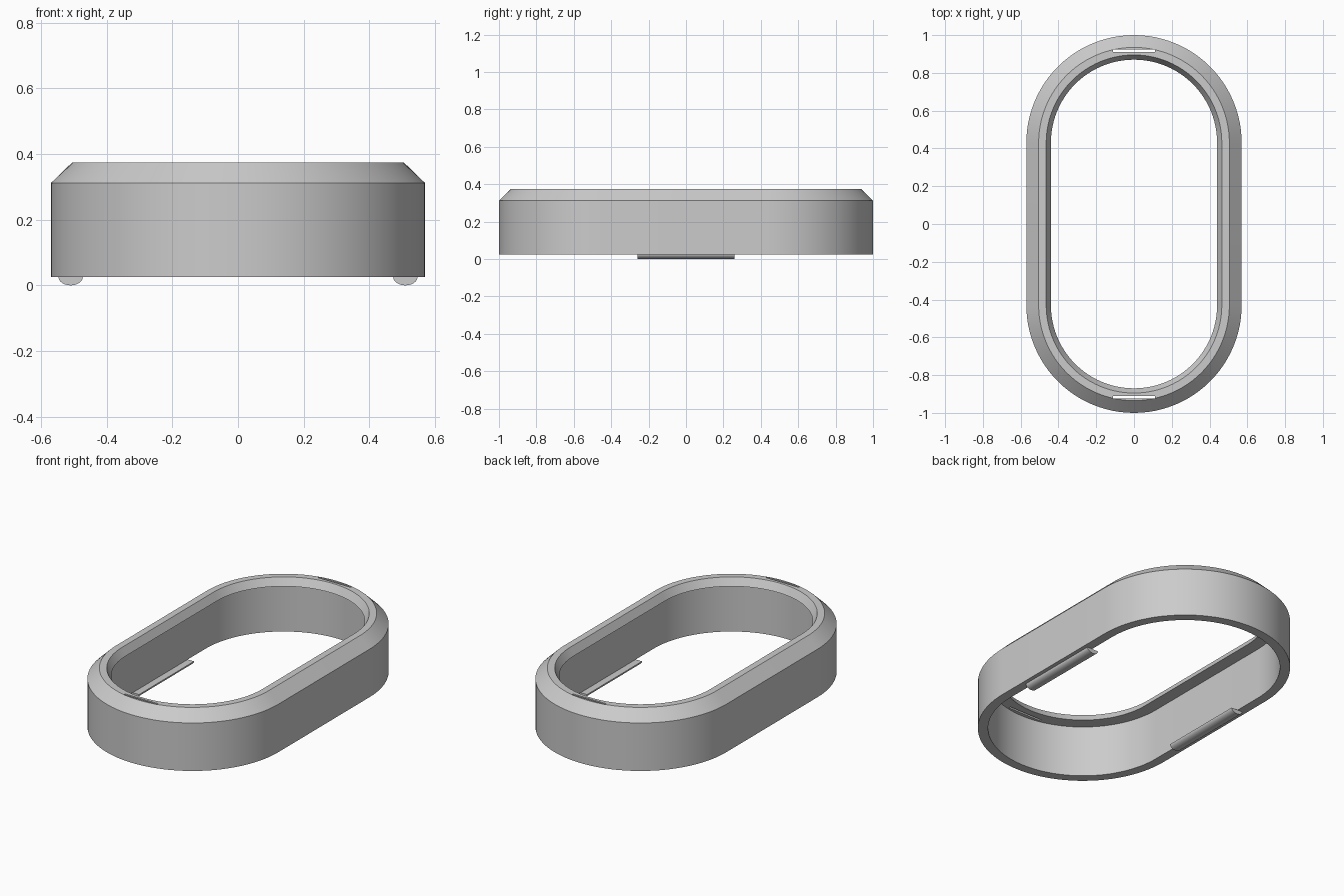
import bpy
import bmesh
from math import sin, cos, pi, radians

cube = bpy.data.objects.get("Cube")
if cube:
    bpy.data.objects.remove(cube, do_unlink=True)

STRAIGHT = 0.43   # half length of the straight sides
BASE = 0.025      # underside of the ring
ARC = 48          # segments in each rounded end

grey = bpy.data.materials.new("light grey")
grey.use_nodes = True
grey.diffuse_color = (0.6, 0.6, 0.6, 1)
grey.node_tree.nodes["Principled BSDF"].inputs["Base Color"].default_value = (0.6, 0.6, 0.6, 1)


def finish(name, bm):
    bmesh.ops.recalc_face_normals(bm, faces=bm.faces)
    mesh = bpy.data.meshes.new(name)
    bm.to_mesh(mesh)
    bm.free()
    mesh.materials.append(grey)
    obj = bpy.data.objects.new(name, mesh)
    bpy.context.collection.objects.link(obj)
    return obj


def stadium(radius):
    """Outline with straight sides along y and round ends."""
    pts = []
    for end, start in ((1, 0), (-1, pi)):
        for i in range(ARC + 1):
            a = start + pi * i / ARC
            pts.append((radius * cos(a), radius * sin(a) + end * STRAIGHT))
    return pts


def select_only(obj):
    bpy.ops.object.select_all(action="DESELECT")
    obj.select_set(True)
    bpy.context.view_layer.objects.active = obj


def smooth(obj):
    select_only(obj)
    bpy.ops.object.shade_smooth_by_angle(angle=radians(25))


# Ring: wall section with outer chamfer, sloped inner lip and undercut ledge
section = [(0.57, BASE), (0.57, 0.312), (0.505, 0.375), (0.465, 0.375),
           (0.44, 0.33), (0.515, 0.33), (0.515, BASE)]
bm = bmesh.new()
loops = [[bm.verts.new((x, y, z)) for x, y in stadium(r)] for r, z in section]
for k, low in enumerate(loops):
    high = loops[(k + 1) % len(loops)]
    for i in range(len(low)):
        j = (i + 1) % len(low)
        bm.faces.new((low[i], low[j], high[j], high[i]))
ring = finish("ring", bm)

# Narrow slots through the top lip at both ends
for side in (-1, 1):
    bm = bmesh.new()
    bmesh.ops.create_cube(bm, size=1)
    bmesh.ops.scale(bm, vec=(0.22, 0.012, 0.14), verts=bm.verts)
    bmesh.ops.translate(bm, vec=(0, side * 0.917, 0.36), verts=bm.verts)
    cutter = finish("slot_cutter", bm)
    cutter.hide_render = True
    select_only(ring)
    cut = ring.modifiers.new("slot", "BOOLEAN")
    cut.operation = "DIFFERENCE"
    cut.solver = "EXACT"
    cut.object = cutter
    bpy.ops.object.modifier_apply(modifier=cut.name)
    bpy.data.objects.remove(cutter, do_unlink=True)
smooth(ring)

# Rounded foot rails under the straight sides
for side, name in ((1, "left_foot_rail"), (-1, "right_foot_rail")):
    bm = bmesh.new()
    profile = []
    for i in range(13):
        a = pi + pi * i / 12
        profile.append(bm.verts.new((side * 0.51 + 0.037 * cos(a), -0.26,
                                     BASE + BASE * sin(a))))
    face = bm.faces.new(profile)
    grown = bmesh.ops.extrude_face_region(bm, geom=[face], use_keep_orig=True)
    moved = [v for v in grown["geom"] if isinstance(v, bmesh.types.BMVert)]
    bmesh.ops.translate(bm, vec=(0, 0.52, 0), verts=moved)
    smooth(finish(name, bm))
